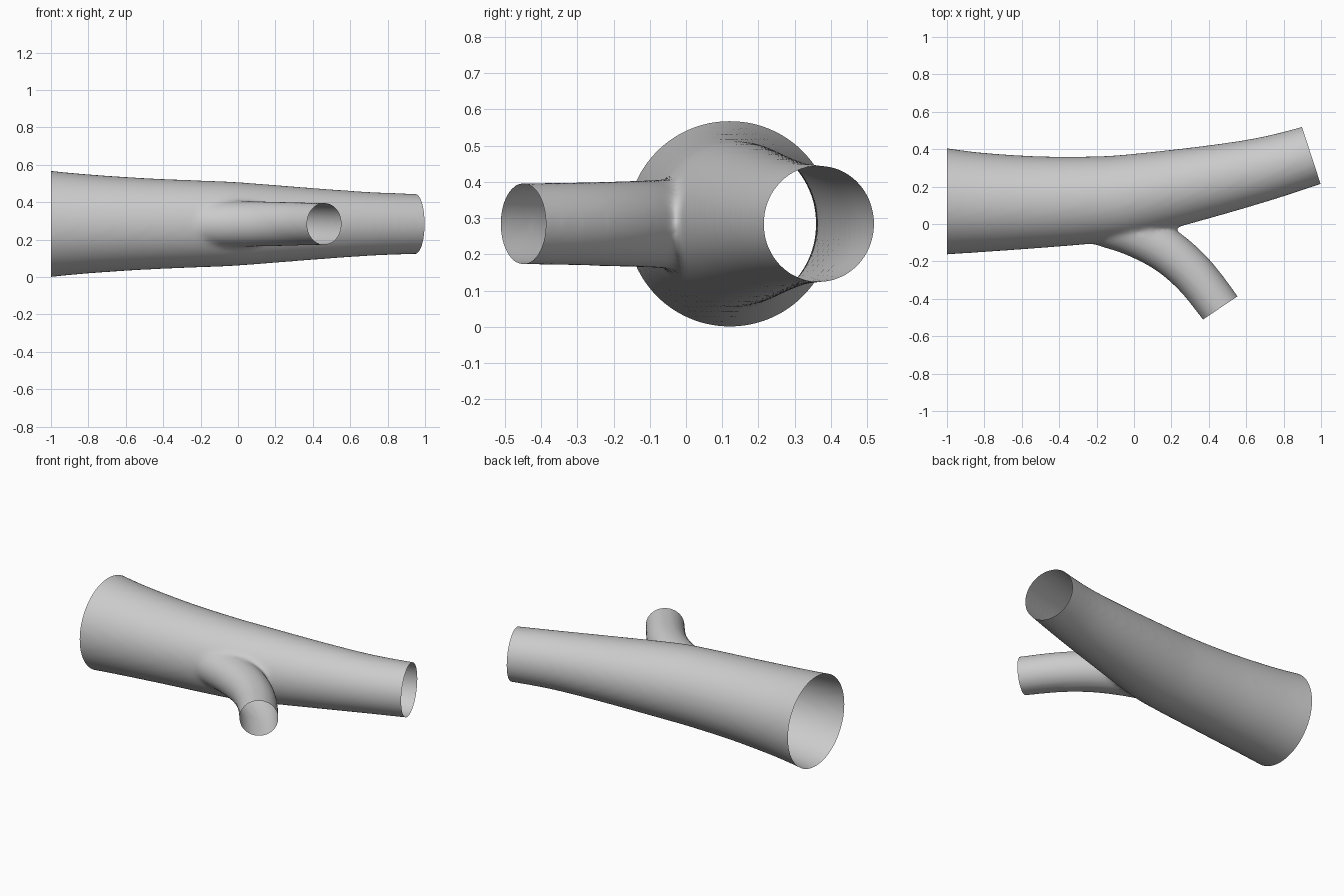
import bpy, bmesh
from math import cos, sin, tau
from mathutils import Vector

cube = bpy.data.objects.get("Cube")
if cube:
    bpy.data.objects.remove(cube)

AXIS_Z = 0.284
SIDES = 64

grey = bpy.data.materials.new("plain grey")
grey.use_nodes = True
grey.diffuse_color = (0.6, 0.6, 0.6, 1)
grey.node_tree.nodes["Principled BSDF"].inputs["Base Color"].default_value = (0.6, 0.6, 0.6, 1)


def spline(points, steps=10):
    """Smooth path through (x, y, radius) points."""
    pts = [Vector(p) for p in points]
    pts = [2 * pts[0] - pts[1]] + pts + [2 * pts[-1] - pts[-2]]
    path = []
    for a, b, c, d in zip(pts, pts[1:], pts[2:], pts[3:]):
        for i in range(steps):
            t = i / steps
            path.append(0.5 * (2 * b + (c - a) * t + (2 * a - 5 * b + 4 * c - d) * t * t
                               + (3 * b - a - 3 * c + d) * t ** 3))
    return path + [pts[-2]]


def tube(name, points):
    """Closed round tube swept along a level path."""
    path = spline(points)
    bm = bmesh.new()
    rings = []
    for i, p in enumerate(path):
        d = path[min(i + 1, len(path) - 1)] - path[max(i - 1, 0)]
        side = Vector((-d.y, d.x, 0)).normalized()
        centre = Vector((p.x, p.y, AXIS_Z))
        rings.append([bm.verts.new(centre + p.z * (side * cos(tau * k / SIDES)
                      + Vector((0, 0, sin(tau * k / SIDES))))) for k in range(SIDES)])
    for r, s in zip(rings, rings[1:]):
        for k in range(SIDES):
            n = (k + 1) % SIDES
            bm.faces.new((r[k], r[n], s[n], s[k]))
    bm.faces.new(rings[0])
    bm.faces.new(rings[-1])
    bmesh.ops.recalc_face_normals(bm, faces=bm.faces)
    mesh = bpy.data.meshes.new(name)
    bm.to_mesh(mesh)
    bm.free()
    obj = bpy.data.objects.new(name, mesh)
    bpy.context.collection.objects.link(obj)
    return obj


# Main tube and side branch, both running past their open ends
pipe = tube("branching_tube", [
    (-1.12, 0.125, 0.3), (-1, 0.12, 0.284), (-0.8, 0.115, 0.265), (-0.5, 0.117, 0.245),
    (-0.2, 0.13, 0.232), (0, 0.152, 0.223), (0.4, 0.228, 0.192), (0.7, 0.295, 0.171),
    (0.95, 0.367, 0.161), (1.08, 0.41, 0.158)])
branch = tube("side_branch", [
    (-0.3, 0.05, 0.122), (-0.15, 0, 0.123), (0, -0.05, 0.123), (0.17, -0.14, 0.12),
    (0.32, -0.27, 0.116), (0.46, -0.447, 0.113), (0.54, -0.566, 0.111)])
branch.hide_render = True

# Merge them into one skin with a soft blend at the fork
union = pipe.modifiers.new("join", "BOOLEAN")
union.operation = "UNION"
union.solver = "EXACT"
union.object = branch
remesh = pipe.modifiers.new("skin", "REMESH")
remesh.mode = "VOXEL"
remesh.voxel_size = 0.014
smooth = pipe.modifiers.new("blend", "SMOOTH")
smooth.factor = 0.5
smooth.iterations = 16
skin = bpy.data.meshes.new_from_object(pipe.evaluated_get(bpy.context.evaluated_depsgraph_get()))
pipe.modifiers.clear()
pipe.data = skin
bpy.data.objects.remove(branch)

# Cut the three ends open and square to the tube
bm = bmesh.new()
bm.from_mesh(skin)
for point, normal in (((-1, 0, 0), (-1, 0, 0)),
                      ((0.948, 0.366, 0), (0.95, 0.31, 0)),
                      ((0.462, -0.448, 0), (0.56, -0.83, 0))):
    bmesh.ops.bisect_plane(bm, geom=bm.verts[:] + bm.edges[:] + bm.faces[:], dist=1e-5,
                           plane_co=point, plane_no=normal, clear_outer=True)
bm.to_mesh(skin)
bm.free()

skin.materials.clear()
skin.materials.append(grey)
for face in skin.polygons:
    face.material_index = 0
    face.use_smooth = True
